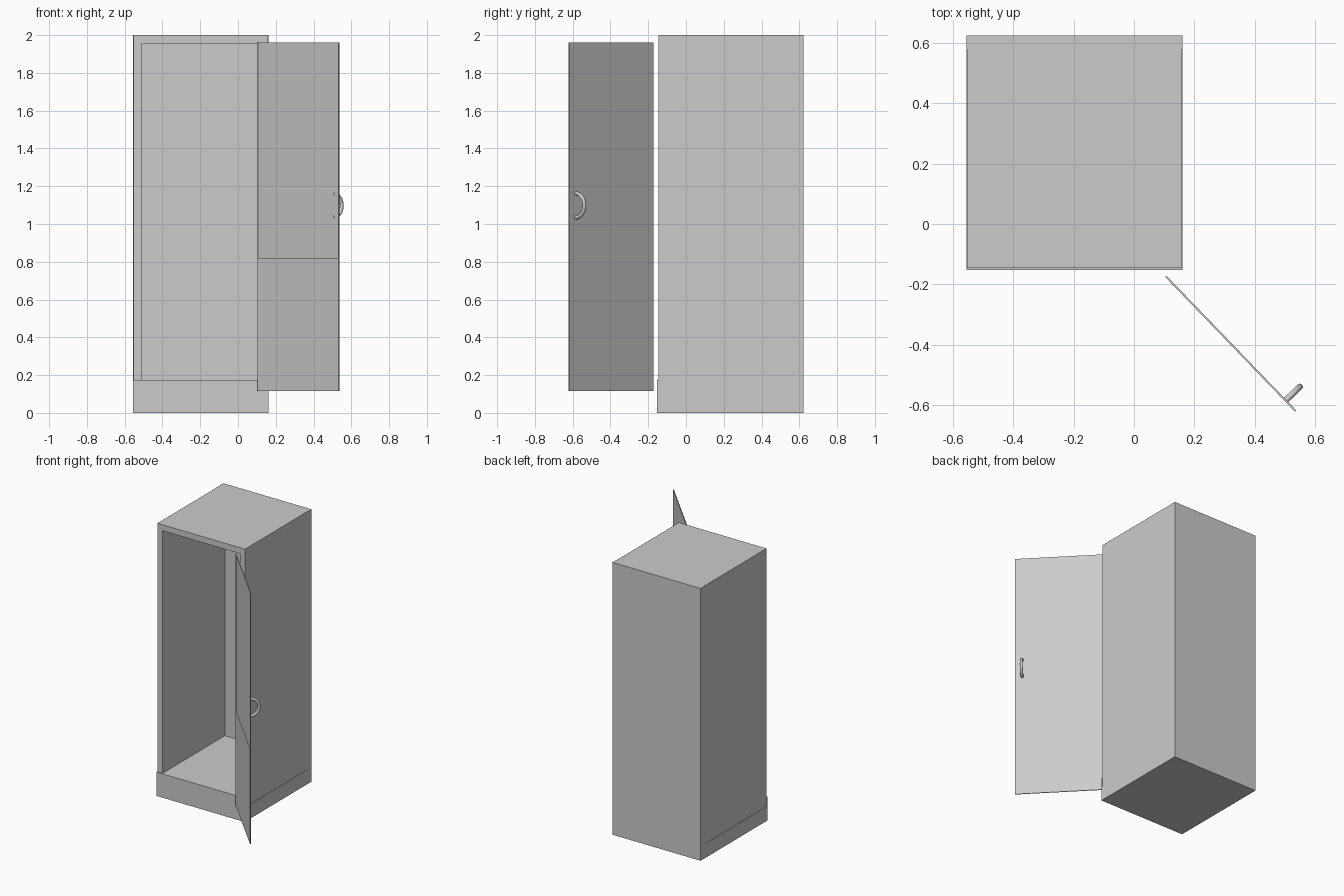
import bpy, bmesh, math
from mathutils import Matrix, Vector

if "Cube" in bpy.data.objects:
    bpy.data.objects.remove(bpy.data.objects["Cube"])

X0, X1 = -0.555, 0.161      # outer width of the cabinet
Y0, Y1 = -0.145, 0.623      # carcass depth
T = 0.044                   # panel thickness
BASE = 0.175                # height of the kick board and floor


def finish(name, bm):
    mesh = bpy.data.meshes.new(name)
    bm.to_mesh(mesh)
    bm.free()
    ob = bpy.data.objects.new(name, mesh)
    bpy.context.collection.objects.link(ob)
    return ob


def box_bm(lo, hi):
    bm = bmesh.new()
    bmesh.ops.create_cube(bm, size=1)
    lo, hi = Vector(lo), Vector(hi)
    bmesh.ops.scale(bm, vec=hi - lo, verts=bm.verts)
    bmesh.ops.translate(bm, vec=(lo + hi) / 2, verts=bm.verts)
    return bm


def box(name, lo, hi):
    return finish(name, box_bm(lo, hi))


# Carcass: plinth, floor, two sides, top and back
S = 0.002  # sides sit slightly inside the plinth and back
box("plinth", (X0, -0.153, 0), (X1, Y1 - T, 0.105))
box("kick_board", (X0, -0.153, 0.105), (X1, Y0, BASE))
box("floor_panel", (X0 + T, Y0, 0.105), (X1 - T, Y1 - T, BASE))
box("left_side", (X0 + S, Y0, 0.105), (X0 + T, Y1 - T, 2.0))
box("right_side", (X1 - T, Y0, 0.105), (X1 - S, Y1 - T, 2.0))
box("top_panel", (X0 + T, Y0, 2.0 - T), (X1 - T, Y1 - T, 2.0))
box("back_panel", (X0, Y1 - T, 0), (X1, Y1, 2.0))

# Door frame: local x runs from the hinge edge to the free edge, local +y is outward
hinge, tip = Vector((0.105, -0.173, 0)), Vector((0.535, -0.619, 0))
span = tip - hinge
door_matrix = Matrix.Translation(hinge) @ Matrix.Rotation(math.atan2(span.y, span.x), 4, 'Z')

# Thin open door, its upper part a single skin without an inner lining
bm = box_bm((0, -0.003, 0.115), (span.length, 0.003, 1.96))
bmesh.ops.bisect_plane(bm, geom=bm.verts[:] + bm.edges[:] + bm.faces[:],
                       plane_co=(0, 0, 0.82), plane_no=(0, 0, 1))
upper_lining = [f for f in bm.faces
                if f.normal.y < -0.9 and f.calc_center_median().z > 0.82]
bmesh.ops.delete(bm, geom=upper_lining, context='FACES_ONLY')
finish("door", bm).matrix_world = door_matrix

# Handle: a round bar swept through half a turn on the outer face
R, r = 0.064, 0.010
bm = bmesh.new()
ring = bmesh.ops.create_circle(
    bm, cap_ends=True, segments=16, radius=r,
    matrix=Matrix.Translation((0, 0, R)) @ Matrix.Rotation(math.pi / 2, 4, 'X'))
geom = bm.verts[:] + bm.edges[:] + bm.faces[:]
bmesh.ops.spin(bm, geom=geom, cent=(0, 0, 0), axis=(1, 0, 0),
               angle=-math.pi, steps=24, use_duplicate=False)
bmesh.ops.recalc_face_normals(bm, faces=bm.faces)
handle = finish("door_handle", bm)
handle.matrix_world = door_matrix @ Matrix.Translation((0.922 * span.length, 0.002, 1.098))
bpy.context.view_layer.objects.active = handle
handle.select_set(True)
bpy.ops.object.shade_smooth_by_angle()
